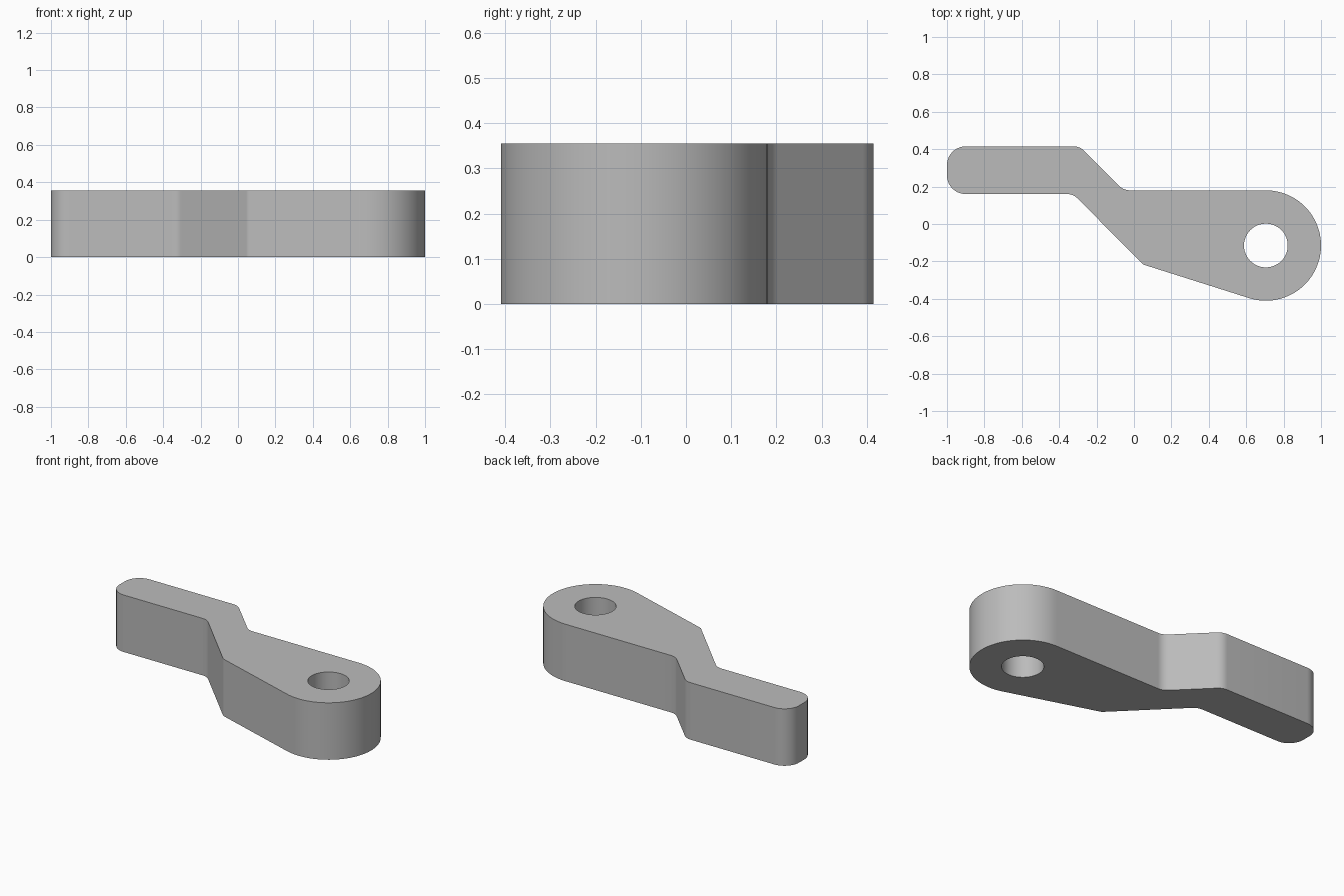
import bpy, math
from mathutils import Vector

cube = bpy.data.objects.get("Cube")
if cube:
    bpy.data.objects.remove(cube, do_unlink=True)

HEIGHT = 0.355
PIVOT = Vector((0.705, -0.115))
BOSS_R, HOLE_R = 0.295, 0.117


def arc(center, radius, start, end, steps):
    return [center + radius * Vector((math.cos(a), math.sin(a)))
            for a in (start + (end - start) * i / steps for i in range(steps + 1))]


def fillet(before, corner, after, radius, steps=10):
    """Round one corner of the outline with a tangent arc."""
    u, v = (before - corner).normalized(), (after - corner).normalized()
    half = u.angle(v) / 2
    center = corner + (u + v).normalized() * radius / math.sin(half)
    a = corner + u * radius / math.tan(half) - center
    b = corner + v * radius / math.tan(half) - center
    start = math.atan2(a.y, a.x)
    sweep = math.atan2(a.x * b.y - a.y * b.x, a.dot(b))
    return arc(center, radius, start, start + sweep, steps)


# Boss arc: from the tangent of the sloping lower edge round to the flat top edge
knee = Vector((0.05, -0.217))
to_pivot = PIVOT - knee
slope = math.atan2(to_pivot.y, to_pivot.x) - math.asin(BOSS_R / to_pivot.length)
boss = arc(PIVOT, BOSS_R, slope - math.pi / 2, math.pi / 2, 48)

# Cranked arm corners with their rounding radii, counter-clockwise
corners = [(-0.055, 0.18, 0.08), (-0.29, 0.415, 0.08), (-1, 0.415, 0.1),
           (-1, 0.16, 0.1), (-0.325, 0.16, 0.08), (knee.x, knee.y, 0.04)]
path = [boss[-1]] + [Vector(c[:2]) for c in corners] + [boss[0]]
outline = list(boss)
for i, c in enumerate(corners):
    outline += fillet(path[i], path[i + 1], path[i + 2], c[2])
hole = arc(PIVOT, HOLE_R, 0, math.tau, 48)[:-1]

# Filled profile with a hole, extruded to a solid plate
curve = bpy.data.curves.new("lever_profile", "CURVE")
curve.dimensions = "2D"
curve.fill_mode = "BOTH"
curve.extrude = HEIGHT / 2
for loop in (outline, hole):
    spline = curve.splines.new("POLY")
    spline.points.add(len(loop) - 1)
    for point, co in zip(spline.points, loop):
        point.co = (co.x, co.y, 0, 1)
    spline.use_cyclic_u = True
lever = bpy.data.objects.new("lever_arm", curve)
bpy.context.collection.objects.link(lever)
lever.location.z = HEIGHT / 2

bpy.ops.object.select_all(action="DESELECT")
lever.select_set(True)
bpy.context.view_layer.objects.active = lever
bpy.ops.object.convert(target="MESH")
lever = bpy.context.object
lever.name = "lever_arm"

# Weld the caps to the walls and keep the rims sharp
bpy.ops.object.mode_set(mode="EDIT")
bpy.ops.mesh.select_all(action="SELECT")
bpy.ops.mesh.remove_doubles(threshold=0.0001)
bpy.ops.mesh.normals_make_consistent(inside=False)
bpy.ops.object.mode_set(mode="OBJECT")
bpy.ops.object.shade_smooth_by_angle(angle=math.radians(30))

# Plain grey metal
grey = bpy.data.materials.new("grey_metal")
grey.use_nodes = True
color = (0.5, 0.5, 0.5, 1)
grey.diffuse_color = color
grey.node_tree.nodes["Principled BSDF"].inputs["Base Color"].default_value = color
lever.data.materials.clear()
lever.data.materials.append(grey)
